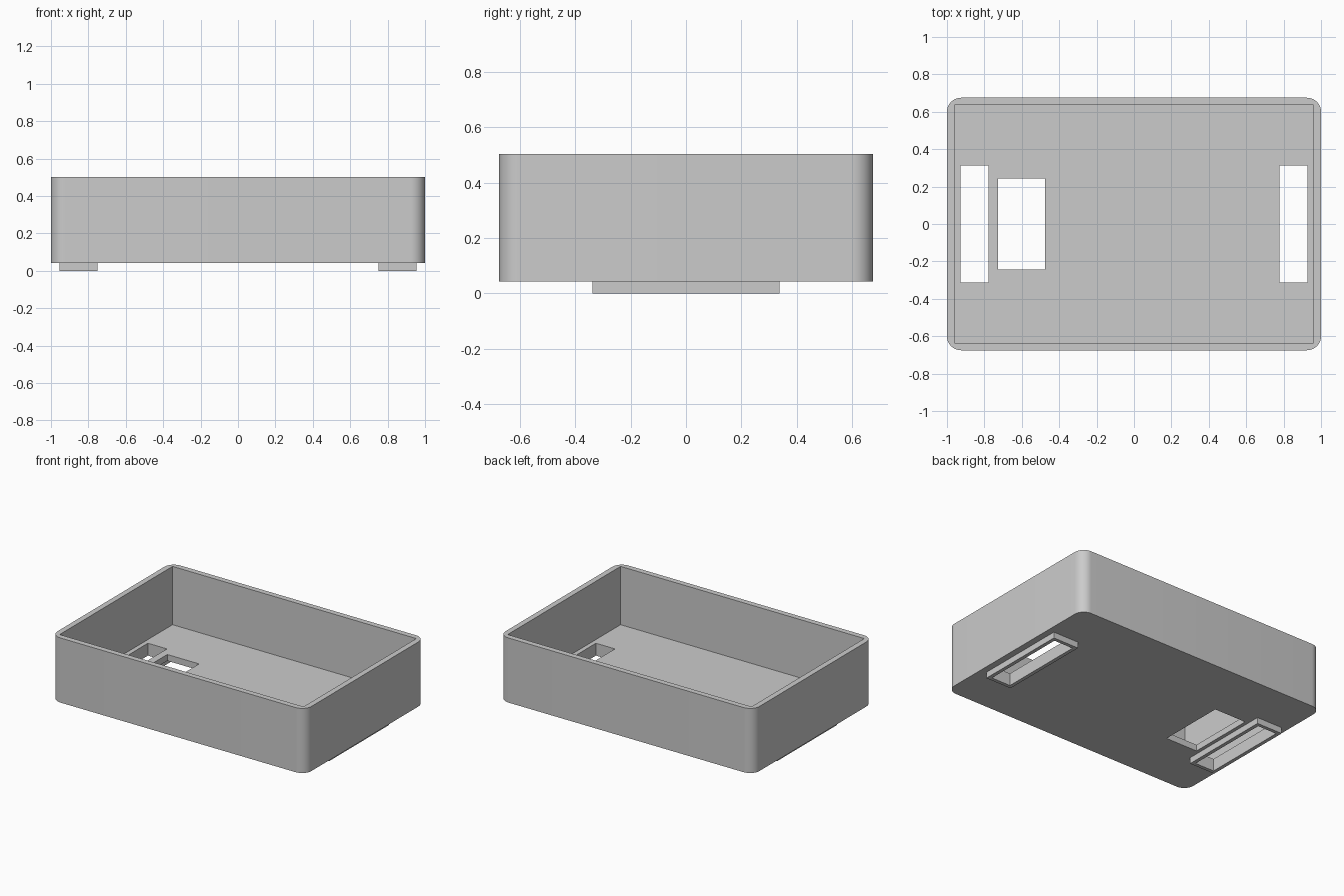
import bpy
import bmesh
from mathutils import Vector

cube = bpy.data.objects.get("Cube")
if cube:
    bpy.data.objects.remove(cube, do_unlink=True)

grey = bpy.data.materials.new("light grey")
grey.use_nodes = True
grey.diffuse_color = (0.6, 0.6, 0.6, 1)
grey.node_tree.nodes["Principled BSDF"].inputs["Base Color"].default_value = grey.diffuse_color

HALF_X, HALF_Y, TOP = 1.0, 0.675, 0.503
BASE, FLOOR, WALL, CORNER = 0.043, 0.088, 0.04, 0.075
RAIL_X = 0.853


def block(name, centre_x, half_x, half_y, low, high, radius=0):
    """Upright box centred on y = 0, with optional rounded vertical edges."""
    bm = bmesh.new()
    bmesh.ops.create_cube(bm, size=2)
    for v in bm.verts:
        v.co = Vector((centre_x + v.co.x * half_x, v.co.y * half_y,
                       high if v.co.z > 0 else low))
    if radius:
        upright = [e for e in bm.edges
                   if abs(e.verts[0].co.z - e.verts[1].co.z) > 0.01]
        bmesh.ops.bevel(bm, geom=upright, offset=radius, segments=12,
                        profile=0.5, affect='EDGES')
    mesh = bpy.data.meshes.new(name)
    bm.to_mesh(mesh)
    bm.free()
    mesh.materials.append(grey)
    obj = bpy.data.objects.new(name, mesh)
    bpy.context.collection.objects.link(obj)
    return obj


def cut(obj, *cutters):
    """Subtract the cutters, then discard them."""
    bpy.context.view_layer.objects.active = obj
    for cutter in cutters:
        cutter.hide_render = True
        mod = obj.modifiers.new("cut", 'BOOLEAN')
        mod.operation, mod.solver, mod.object = 'DIFFERENCE', 'EXACT', cutter
        bpy.ops.object.modifier_apply(modifier=mod.name)
        bpy.data.objects.remove(cutter, do_unlink=True)


def slot(side):
    return block("slot_cutter", side * RAIL_X, 0.075, 0.312, -0.1, 0.2)


# Open tray with square inner corners, strap slots and a cable window
tray = block("tray", 0, HALF_X, HALF_Y, BASE, TOP, CORNER)
cut(tray,
    block("cavity_cutter", 0, HALF_X - WALL, HALF_Y - WALL, FLOOR, 1),
    slot(-1), slot(1),
    block("window_cutter", -0.602, 0.125, 0.243, -0.1, 0.2))

# Raised frames around the slots, under the floor
for name, side in (("right_slot_frame", -1), ("left_slot_frame", 1)):
    frame = block(name, side * RAIL_X, 0.101, 0.337, 0, BASE)
    cut(frame, slot(side))

# Smooth the rounded corners, keep the edges sharp
bpy.ops.object.select_all(action='DESELECT')
tray.select_set(True)
bpy.context.view_layer.objects.active = tray
bpy.ops.object.shade_smooth_by_angle()
